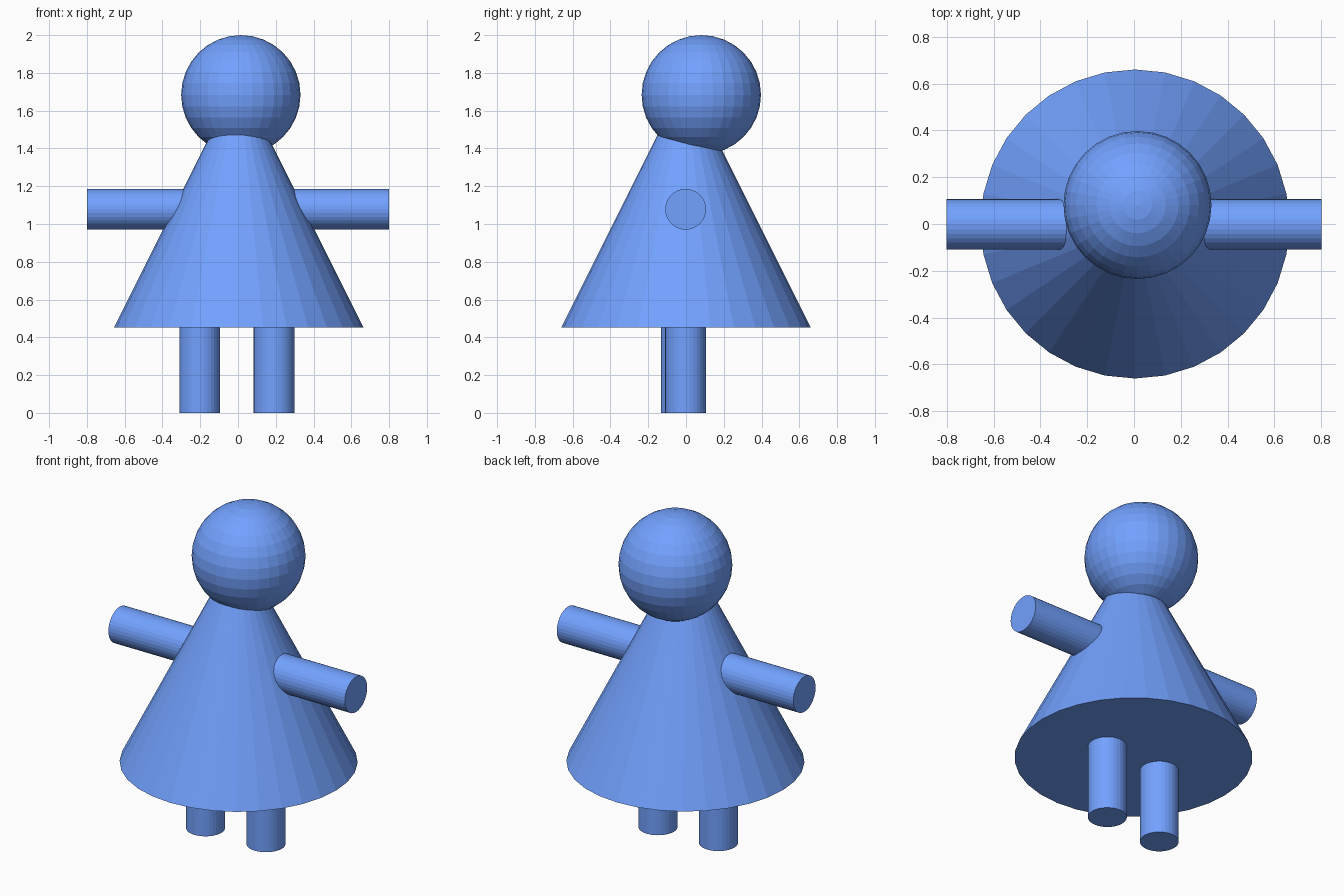
import bpy
from math import pi

if "Cube" in bpy.data.objects:
    bpy.data.objects.remove(bpy.data.objects["Cube"])

LIMB_R = 0.108

blue = bpy.data.materials.new("blue")
blue.diffuse_color = (0.17, 0.36, 1.0, 1)
blue.use_nodes = True
blue.node_tree.nodes["Principled BSDF"].inputs["Base Color"].default_value = blue.diffuse_color


def finish(name):
    obj = bpy.context.object
    obj.name = name
    obj.data.materials.append(blue)


def limb(name, length, loc, rot=(0, 0, 0)):
    bpy.ops.mesh.primitive_cylinder_add(vertices=32, radius=LIMB_R, depth=length,
                                        location=loc, rotation=rot)
    finish(name)


# Head, set slightly towards the back
bpy.ops.mesh.primitive_uv_sphere_add(segments=32, ring_count=16, radius=0.316,
                                     location=(0.015, 0.081, 1.684))
finish("head")

# Conical dress with its tip hidden inside the head
bpy.ops.mesh.primitive_cone_add(vertices=32, radius1=0.66, radius2=0, depth=1.32,
                                location=(0.004, 0, 0.453 + 0.66))
finish("dress")

# Arms, running straight through the dress
limb("arms", 1.6, (0, -0.002, 1.078), (0, pi / 2, 0))

# Legs, reaching up into the dress
LEG = 0.7
for name, x, y in (("left_leg", 0.191, -0.002), ("right_leg", -0.203, -0.024)):
    limb(name, LEG, (x, y, LEG / 2))
